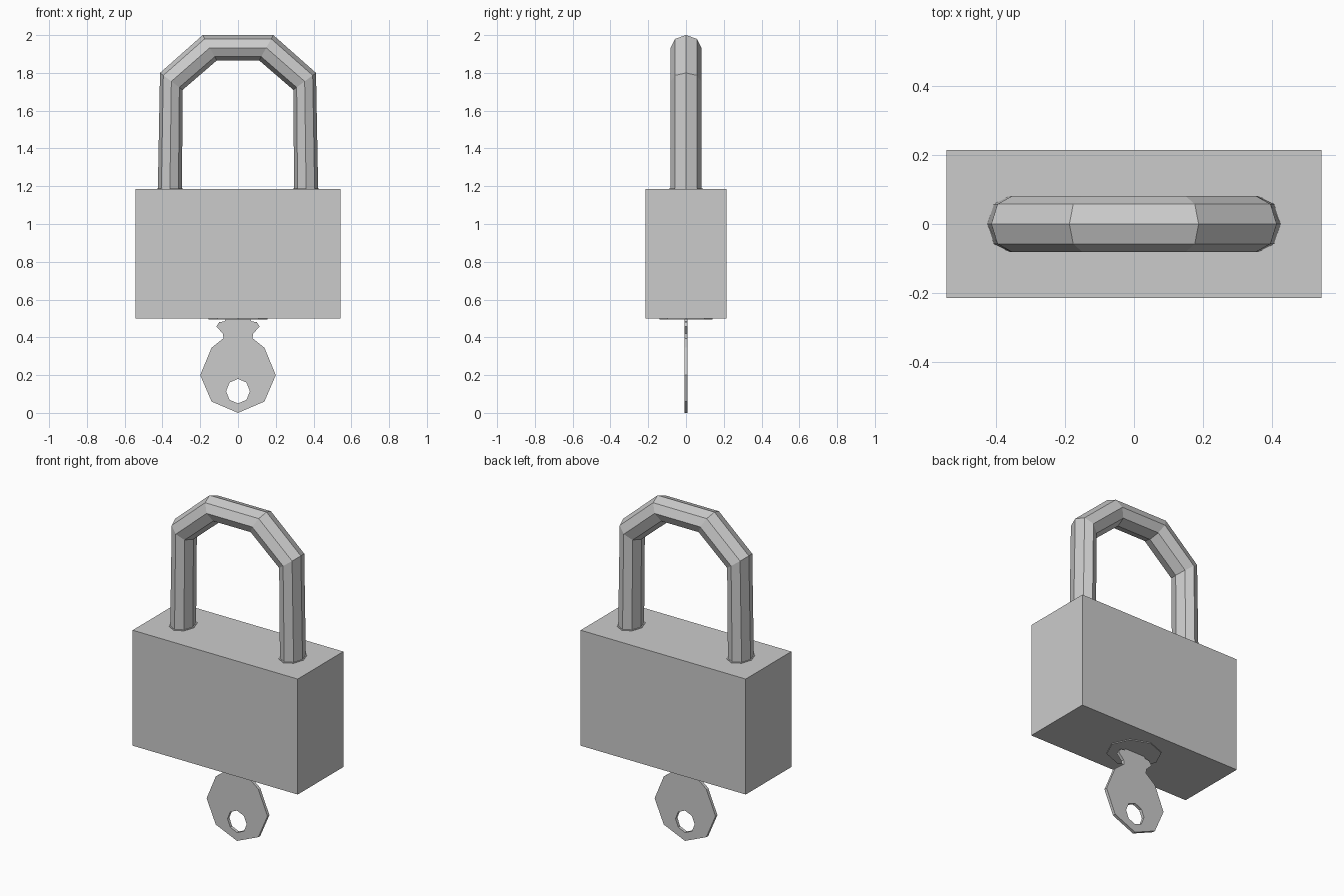
import bpy, bmesh
from math import cos, sin, tau
from mathutils import Vector

if "Cube" in bpy.data.objects:
    bpy.data.objects.remove(bpy.data.objects["Cube"])


def finish(bm, name):
    bmesh.ops.recalc_face_normals(bm, faces=bm.faces)
    me = bpy.data.meshes.new(name)
    bm.to_mesh(me)
    bm.free()
    ob = bpy.data.objects.new(name, me)
    bpy.context.collection.objects.link(ob)
    return ob


def box(name, size, z):
    bm = bmesh.new()
    bmesh.ops.create_cube(bm, size=1)
    bmesh.ops.scale(bm, vec=size, verts=bm.verts)
    bmesh.ops.translate(bm, vec=(0, 0, z), verts=bm.verts)
    return finish(bm, name)


def plate(name, x, rx, ry, z0, z1):
    """Thin eight-sided plate between two heights."""
    bm = bmesh.new()
    bmesh.ops.create_cone(bm, cap_ends=True, segments=8, radius1=1, radius2=1, depth=1)
    bmesh.ops.scale(bm, vec=(rx, ry, z1 - z0), verts=bm.verts)
    bmesh.ops.translate(bm, vec=(x, 0, (z0 + z1) / 2), verts=bm.verts)
    return finish(bm, name)


# Lock body
box("lock_body", (1.085, 0.428, 0.686), 0.842)

# Shackle: octagonal rings spanning outer and inner corner points
half = [((0.425, 1.15), (0.297, 1.15)),
        ((0.413, 1.80), (0.293, 1.71)),
        ((0.187, 2.00), (0.112, 1.866))]
stations = half + [((-o[0], o[1]), (-i[0], i[1])) for o, i in reversed(half)]
bm = bmesh.new()
rings = []
for outer, inner in stations:
    o = Vector((outer[0], 0, outer[1]))
    i = Vector((inner[0], 0, inner[1]))
    mid, arm = (o + i) / 2, (o - i) / 2
    rings.append([bm.verts.new(mid + arm * cos(k * tau / 8) + Vector((0, 0.081 * sin(k * tau / 8), 0)))
                  for k in range(8)])
for a, b in zip(rings, rings[1:]):
    for k in range(8):
        n = (k + 1) % 8
        bm.faces.new((a[k], a[n], b[n], b[k]))
bm.faces.new(rings[0])
bm.faces.new(rings[-1])
finish(bm, "shackle")

# Rims around the shackle legs and the key cylinder face
for side, x in (("left", -0.36), ("right", 0.36)):
    plate(side + "_shackle_rim", x, 0.07, 0.089, 1.18, 1.188)
plate("key_cylinder_face", 0, 0.155, 0.14, 0.494, 0.51)

# Key: flat outline with a ring hole, given thickness
edge = [(0.14, 0.06), (0.2, 0.2), (0.14, 0.345), (0.077, 0.395), (0.08, 0.42),
        (0.115, 0.457), (0.1, 0.48), (0.072, 0.485), (0.062, 0.5)]
outline = [(0, 0)] + edge + [(-x, z) for x, z in reversed(edge)]
hole = [(0.063 * sin(k * tau / 8), 0.115 + 0.065 * cos(k * tau / 8)) for k in range(8)]
bm = bmesh.new()
for loop in (outline, hole):
    vs = [bm.verts.new((x, -0.009, z)) for x, z in loop]
    for a, b in zip(vs, vs[1:] + vs[:1]):
        bm.edges.new((a, b))
bmesh.ops.triangle_fill(bm, use_beauty=True, edges=bm.edges[:])
ext = bmesh.ops.extrude_face_region(bm, geom=bm.faces[:], use_keep_orig=True)
bmesh.ops.translate(bm, vec=(0, 0.018, 0),
                    verts=[g for g in ext["geom"] if isinstance(g, bmesh.types.BMVert)])
finish(bm, "key")
